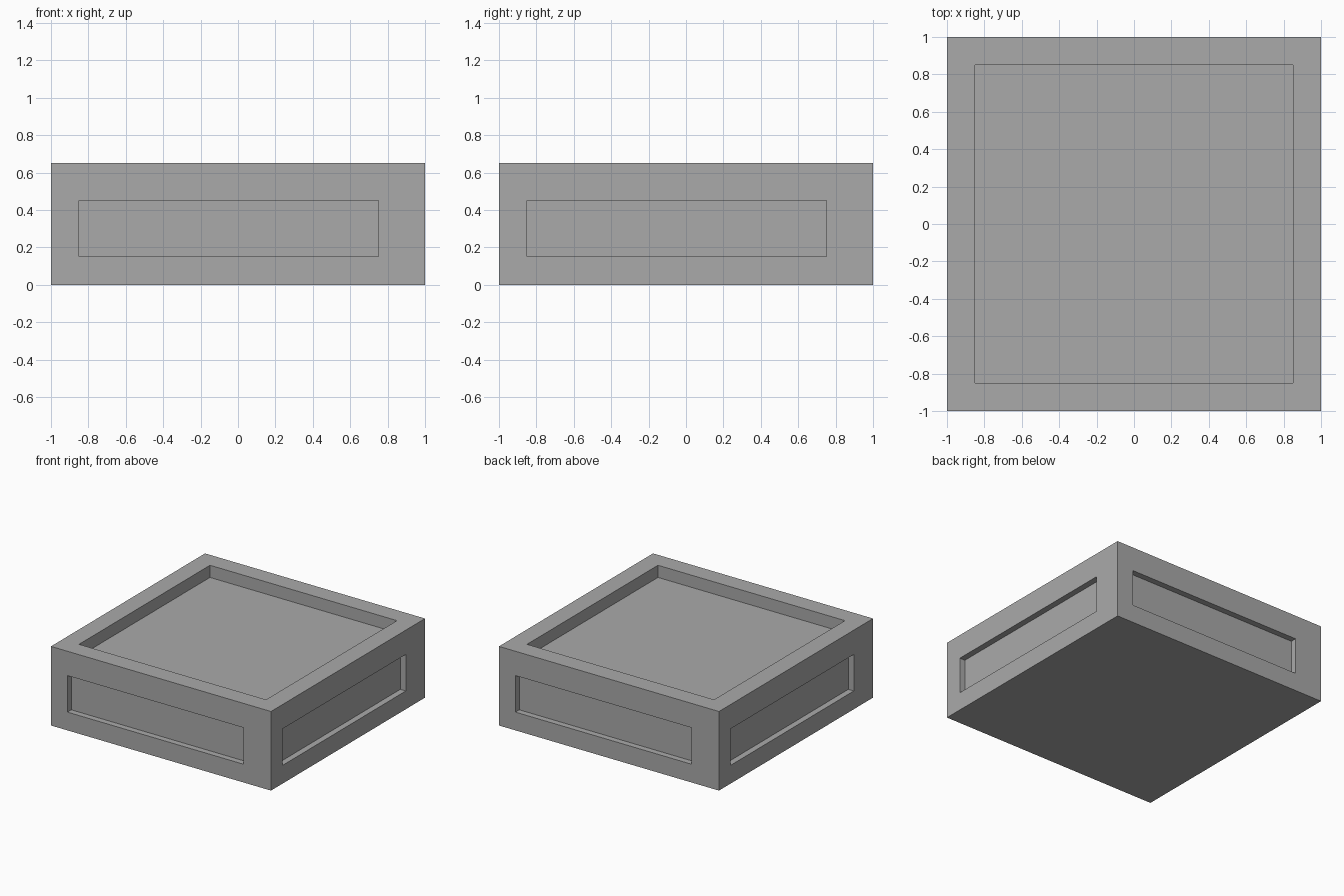
import bpy
import bmesh
from mathutils import Vector

cube = bpy.data.objects.get("Cube")
if cube:
    bpy.data.objects.remove(cube, do_unlink=True)

HEIGHT = 0.65
MARGIN = 0.15
UP = Vector((0, 0, 1))

# Plain grey finish
grey = bpy.data.materials.new("plain_grey")
grey.use_nodes = True
colour = (0.4, 0.4, 0.4, 1)
grey.diffuse_color = colour
grey.node_tree.nodes["Principled BSDF"].inputs["Base Color"].default_value = colour

# Square block standing on the ground
bm = bmesh.new()
bmesh.ops.create_cube(bm, size=2)
for v in bm.verts:
    v.co.z = HEIGHT if v.co.z > 0 else 0
bm.normal_update()


def recess(face, depth, slide=None):
    """Inset a panel, optionally adjust its outline, then sink it."""
    bmesh.ops.inset_individual(bm, faces=[face], thickness=MARGIN, use_even_offset=True)
    if slide:
        slide(face)
    push = face.normal * -depth
    bmesh.ops.inset_individual(bm, faces=[face], thickness=0)
    bmesh.ops.translate(bm, verts=face.verts, vec=push)


def shift_panel(face):
    """Leave a wider border above and to the viewer's right of the panel."""
    right = UP.cross(face.normal)
    for v in face.verts:
        if v.co.z > HEIGHT / 2:
            v.co.z = HEIGHT - 0.2
        if v.co.dot(right) > 0:
            v.co -= right * 0.1


# Shallow tray in the top and one sunken panel in every side
top = [f for f in bm.faces if f.normal.z > 0.9]
sides = [f for f in bm.faces if abs(f.normal.z) < 0.1]
for face in top:
    recess(face, 0.1)
for face in sides:
    recess(face, 0.05, shift_panel)

bmesh.ops.recalc_face_normals(bm, faces=bm.faces)
mesh = bpy.data.meshes.new("tray_block")
bm.to_mesh(mesh)
bm.free()
mesh.materials.append(grey)
block = bpy.data.objects.new("tray_block", mesh)
bpy.context.collection.objects.link(block)
